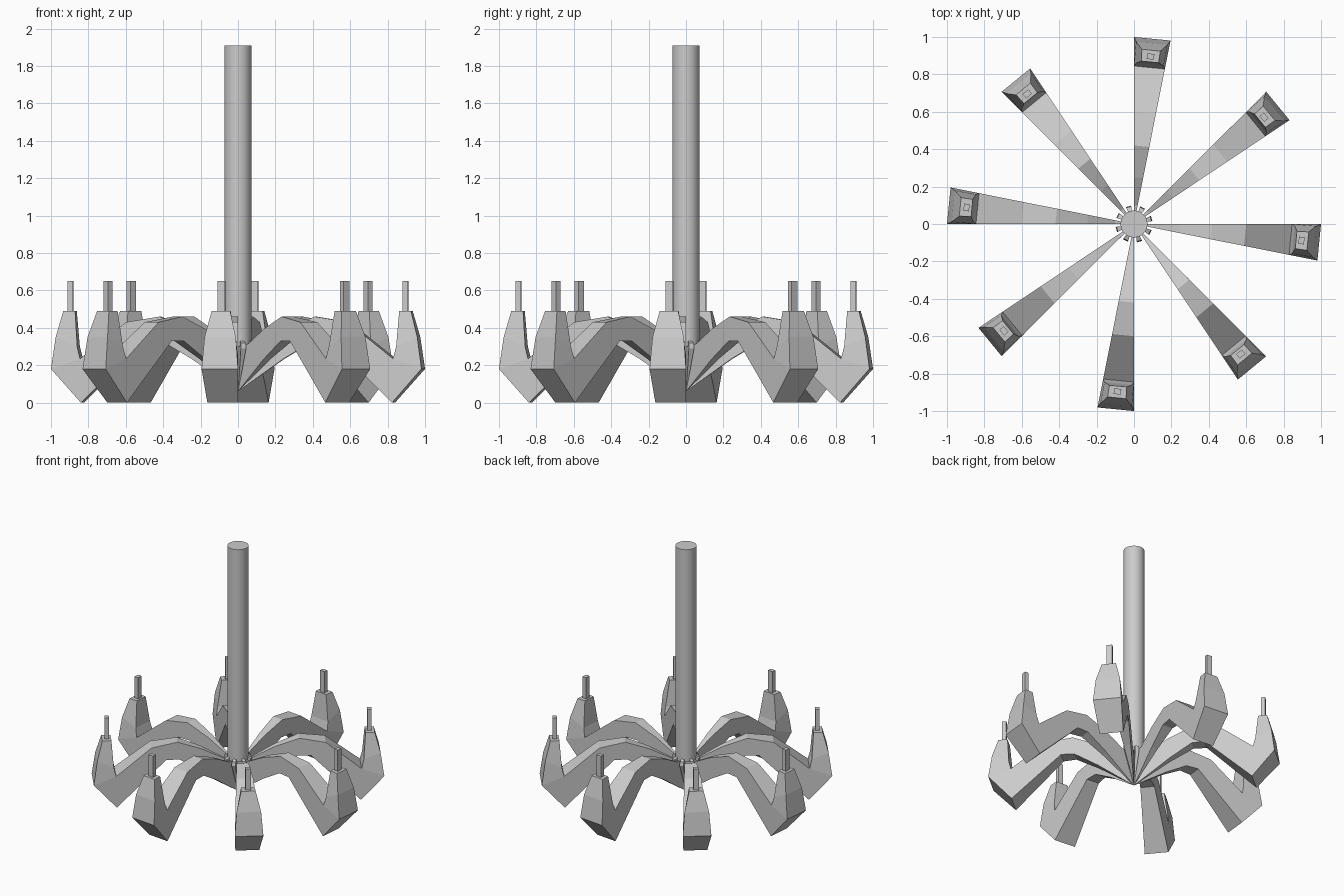
import bpy, bmesh, math

if "Cube" in bpy.data.objects:
    bpy.data.objects.remove(bpy.data.objects["Cube"])

STEP = math.radians(11.25)   # angular width of one arm


def pt(r, t, z):
    """Point in the wedge: radius r, fraction t across the wedge, height z."""
    a = -STEP * t
    return (r * math.cos(a), r * math.sin(a), z)


def finish(bm, name):
    bmesh.ops.remove_doubles(bm, verts=bm.verts, dist=0.0005)
    bmesh.ops.recalc_face_normals(bm, faces=bm.faces)
    mesh = bpy.data.meshes.new(name)
    bm.to_mesh(mesh)
    bm.free()
    return mesh


def loft(bm, rings, caps=(True, True)):
    vs = [[bm.verts.new(p) for p in ring] for ring in rings]
    n = len(vs[0])
    for a, b in zip(vs, vs[1:]):
        for i in range(n):
            bm.faces.new((a[i], a[(i + 1) % n], b[(i + 1) % n], b[i]))
    if caps[0]:
        bm.faces.new(vs[0][::-1])
    if caps[1]:
        bm.faces.new(vs[-1])


def wedge(bm, profile, t0, t1):
    loft(bm, [[pt(r, t, z) for r, z in profile] for t in (t0, t1)])


def cup_ring(r_in, z_in, r_out, z_out, inset):
    return [pt(r_in, inset, z_in), pt(r_out, inset, z_out),
            pt(r_out, 1 - inset, z_out), pt(r_in, 1 - inset, z_in)]


def place_eight(mesh, name):
    for i in range(8):
        ob = bpy.data.objects.new(f"{name}_{i + 1}", mesh)
        ob.rotation_euler.z = i * math.pi / 4
        bpy.context.collection.objects.link(ob)


# Arched arms, widening outwards
bm = bmesh.new()
wedge(bm, [(0, 0.06), (0.25, 0.235), (0.41, 0.33), (0.50, 0.33), (0.84, 0),
           (1.0, 0.18), (0.845, 0.235), (0.60, 0.43), (0.42, 0.46),
           (0.25, 0.395), (0.10, 0.315), (0, 0.30)], 0, 1)
place_eight(finish(bm, "arm"), "arm")

# Tapered candle cups
bm = bmesh.new()
loft(bm, [cup_ring(0.845, 0.235, 1.0, 0.18, 0),
          cup_ring(0.86, 0.30, 0.975, 0.35, 0.06),
          cup_ring(0.872, 0.49, 0.935, 0.49, 0.23)])
place_eight(finish(bm, "candle_cup"), "candle_cup")

# Square candles
bm = bmesh.new()
loft(bm, [cup_ring(0.885, z, 0.915, z, 0.39) for z in (0.47, 0.65)])
place_eight(finish(bm, "candle"), "candle")

# Small hub ribs in the gaps between arms
bm = bmesh.new()
wedge(bm, [(0, 0.06), (0.05, 0.17), (0.10, 0.29), (0.095, 0.32), (0, 0.36)],
      -2.3, -0.8)
place_eight(finish(bm, "hub_rib"), "hub_rib")

# Central hanging column
bpy.ops.mesh.primitive_cylinder_add(vertices=32, radius=0.072, depth=1.61,
                                    location=(0, 0, 1.105))
bpy.context.object.name = "column"
bpy.ops.object.shade_smooth_by_angle()
